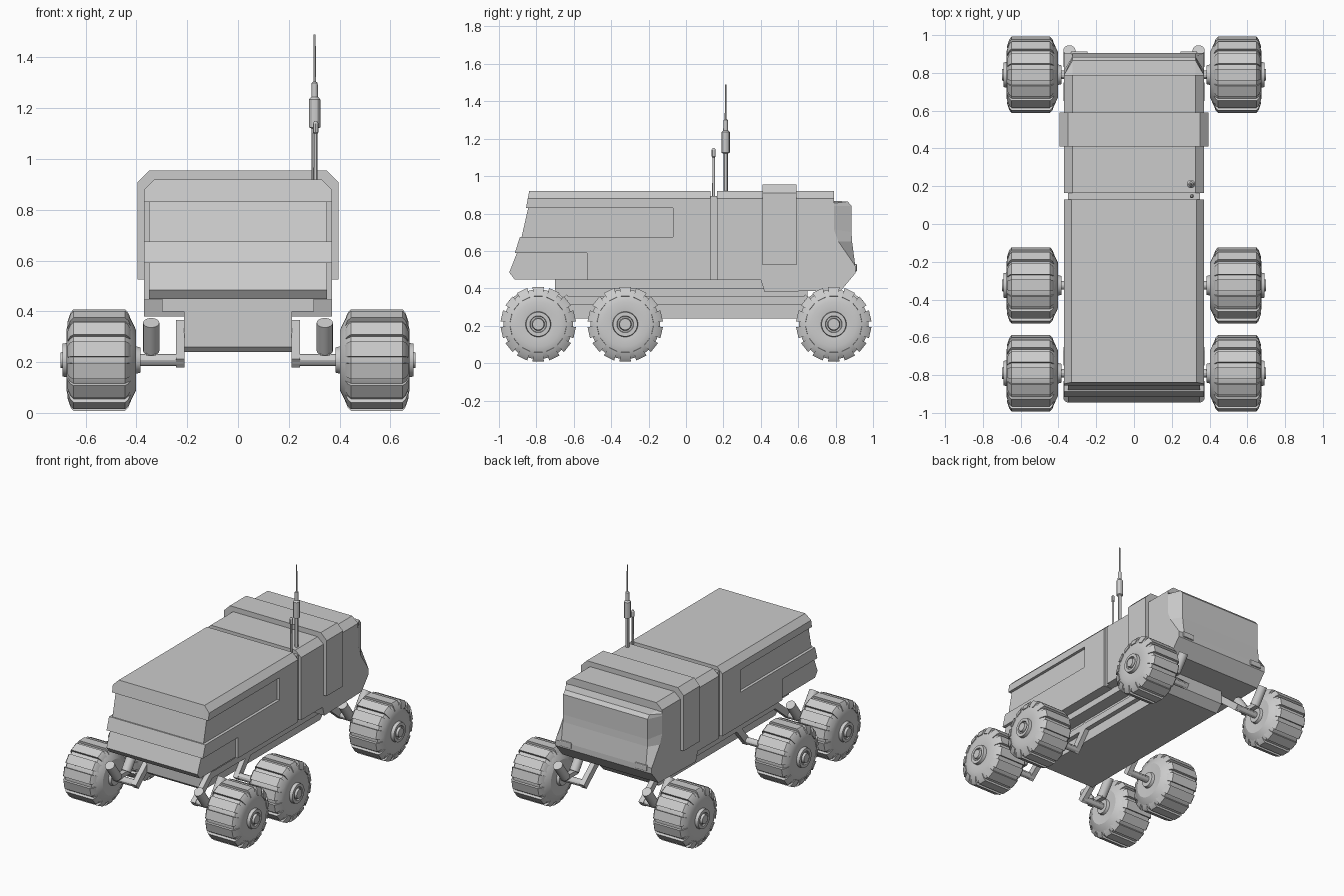
import bpy, bmesh, math
from mathutils import Vector, Matrix

if "Cube" in bpy.data.objects:
    bpy.data.objects.remove(bpy.data.objects["Cube"])


def finish(name, bm, mirror=False, smooth=None, bevel=0):
    bmesh.ops.recalc_face_normals(bm, faces=bm.faces)
    me = bpy.data.meshes.new(name)
    bm.to_mesh(me)
    bm.free()
    ob = bpy.data.objects.new(name, me)
    bpy.context.collection.objects.link(ob)
    if bevel:
        m = ob.modifiers.new("bevel", 'BEVEL')
        m.width, m.segments = bevel, 2
    if mirror:
        ob.modifiers.new("mirror", 'MIRROR')
    if smooth:
        bpy.ops.object.select_all(action='DESELECT')
        ob.select_set(True)
        bpy.context.view_layer.objects.active = ob
        bpy.ops.object.shade_smooth_by_angle(angle=math.radians(smooth))
    return ob


def loft(bm, rings, cap=True):
    """Join equal-length closed loops of 3D points."""
    loops = [[bm.verts.new(p) for p in r] for r in rings]
    n = len(loops[0])
    for a, b in zip(loops, loops[1:]):
        for i in range(n):
            j = (i + 1) % n
            bm.faces.new((a[i], a[j], b[j], b[i]))
    if cap:
        bm.faces.new(loops[0])
        bm.faces.new(loops[-1])


def side_loft(name, sections, **kw):
    """Sections are (x, [(y, z), ...]) side profiles."""
    bm = bmesh.new()
    loft(bm, [[(x, y, z) for y, z in pts] for x, pts in sections])
    return finish(name, bm, **kw)


def lathe(bm, prof, origin, axis, seg):
    """Revolve (distance, radius) pairs about an axis."""
    q = Vector(axis).to_track_quat('Z', 'Y')
    o = Vector(origin)
    loft(bm, [[o + q @ Vector((r * math.cos(2 * math.pi * k / seg),
                               r * math.sin(2 * math.pi * k / seg), d))
               for k in range(seg)] for d, r in prof])


def beam(bm, p, q, h, x0, x1):
    """Flat bar between two (y, z) points, h deep, from x0 to x1."""
    p, q = Vector(p), Vector(q)
    d = (q - p).normalized() * h / 2
    n = Vector((-d.y, d.x))
    pts = [p - d - n, q + d - n, q + d + n, p - d + n]
    loft(bm, [[(x, v.x, v.y) for v in pts] for x in (x0, x1)])


# Front hull shell: notched for the window and lower recess, chamfered roof
low = [(-.846, .88), (-.855, .83), (-.07, .83), (-.07, .675), (-.888, .675),
       (-.915, .59), (-.53, .59), (-.53, .445), (.13, .445), (.13, .88)]
high = [(-.838, .92)] + low[1:-1] + [(.13, .92)]
side_loft("front_hull", [(-.37, low), (-.33, high), (.33, high), (.37, low)])

# Inset core: windows, nose and the groove between hull halves
core = [(-.83, .895), (-.845, .825), (-.88, .67), (-.903, .592), (-.945, .485),
        (-.917, .448), (.2, .448), (.2, .895)]
side_loft("inner_cabin", [(-.35, core), (.35, core)])

# Rear hull with bulging tail panel
base = [(.905, .52), (.905, .48), (.83, .39), (.42, .38), (.40, .445)]
low = [(.165, .88), (.79, .88), (.79, .865), (.79, .855), (.79, .84),
       (.79, .715), (.815, .65)] + base + [(.165, .445)]
high = [(.165, .92), (.79, .92), (.79, .868), (.865, .864), (.885, .84),
        (.885, .70), (.888, .65)] + base + [(.165, .445)]
side_loft("rear_hull", [(-.37, low), (-.325, high), (.325, high), (.37, low)])

# Raised hoop over the rear hull
bm = bmesh.new()
hoop = [(-.395, .525), (-.395, .91), (-.35, .955), (.35, .955), (.395, .91), (.395, .525)]
loft(bm, [[(x, y, z) for x, z in hoop] for y in (.41, .59)])
finish("roof_hoop", bm)

# Tail lights
lamp = [(.895, .49), (.914, .49), (.914, .53), (.895, .53)]
side_loft("tail_light", [(.245, lamp), (.335, lamp)], mirror=True, bevel=.006)

# Chassis
frame = [(-.70, .26), (-.68, .24), (.60, .24), (.65, .29), (.65, .43), (-.70, .43)]
side_loft("chassis", [(-.212, frame), (.212, frame)])
deck = [(-.70, .40), (.64, .40), (.64, .46), (-.70, .46)]
side_loft("chassis_deck", [(-.30, deck), (.30, deck)])

# Suspension rails, dropped legs and axles
AXLES = (-.79, -.325, .79)
bm = bmesh.new()
beam(bm, (-.62, .335), (.62, .335), .045, .205, .245)
for y, top in zip(AXLES, (-.64, -.22, .64)):
    beam(bm, (y, .21), (top, .335), .045, .21, .245)
    lathe(bm, [(0, .023), (.19, .023)], (.215, y, .208), (1, 0, 0), 12)
finish("suspension_arm", bm, mirror=True, smooth=30)

# Paired shock absorbers in a V above the end axles
bm = bmesh.new()
for y in (AXLES[0], AXLES[2]):
    for s in (-1, 1):
        a, b = Vector((.342, y + s * .05, .245)), Vector((.342, y + s * .13, .355))
        lathe(bm, [(0, .032), ((b - a).length, .032)], a, b - a, 16)
    beam(bm, (y - .06, .24), (y + .06, .24), .03, .325, .36)
finish("shock_absorber", bm, mirror=True, smooth=30)

# Wheels: lathed tyre and hub with tread blocks
TYRE = [(.385, .05), (.405, .055), (.402, .12), (.425, .168), (.445, .186),
        (.648, .186), (.662, .168), (.676, .12), (.67, .068), (.692, .065),
        (.692, .045), (.682, .042), (.682, .034), (.70, .03)]
TREAD = [(.418, .15), (.432, .186), (.445, .2), (.648, .2), (.66, .186),
         (.672, .15), (.64, .14), (.45, .14)]
for name, y in zip(("front_wheel", "middle_wheel", "rear_wheel"), AXLES):
    bm = bmesh.new()
    c = Vector((0, y, .208))
    lathe(bm, TYRE, c, (1, 0, 0), 42)
    for k in range(14):
        rot = Matrix.Rotation(2 * math.pi * k / 14, 3, 'X')
        loft(bm, [[c + rot @ Vector((x, w * r / .2, r)) for x, r in TREAD]
                  for w in (-.031, .031)])
    finish(name, bm, mirror=True, smooth=25)

# Antennas
bm = bmesh.new()
lathe(bm, [(.90, .012), (1.12, .012), (1.125, .022), (1.235, .022), (1.245, .013),
           (1.30, .012), (1.305, .005), (1.49, .004)], (.302, .212, 0), (0, 0, 1), 12)
finish("tall_antenna", bm, smooth=30)
bm = bmesh.new()
lathe(bm, [(.89, .008), (1.10, .007), (1.105, .011), (1.14, .011), (1.15, .005)],
      (.306, .148, 0), (0, 0, 1), 12)
finish("short_antenna", bm, smooth=30)
